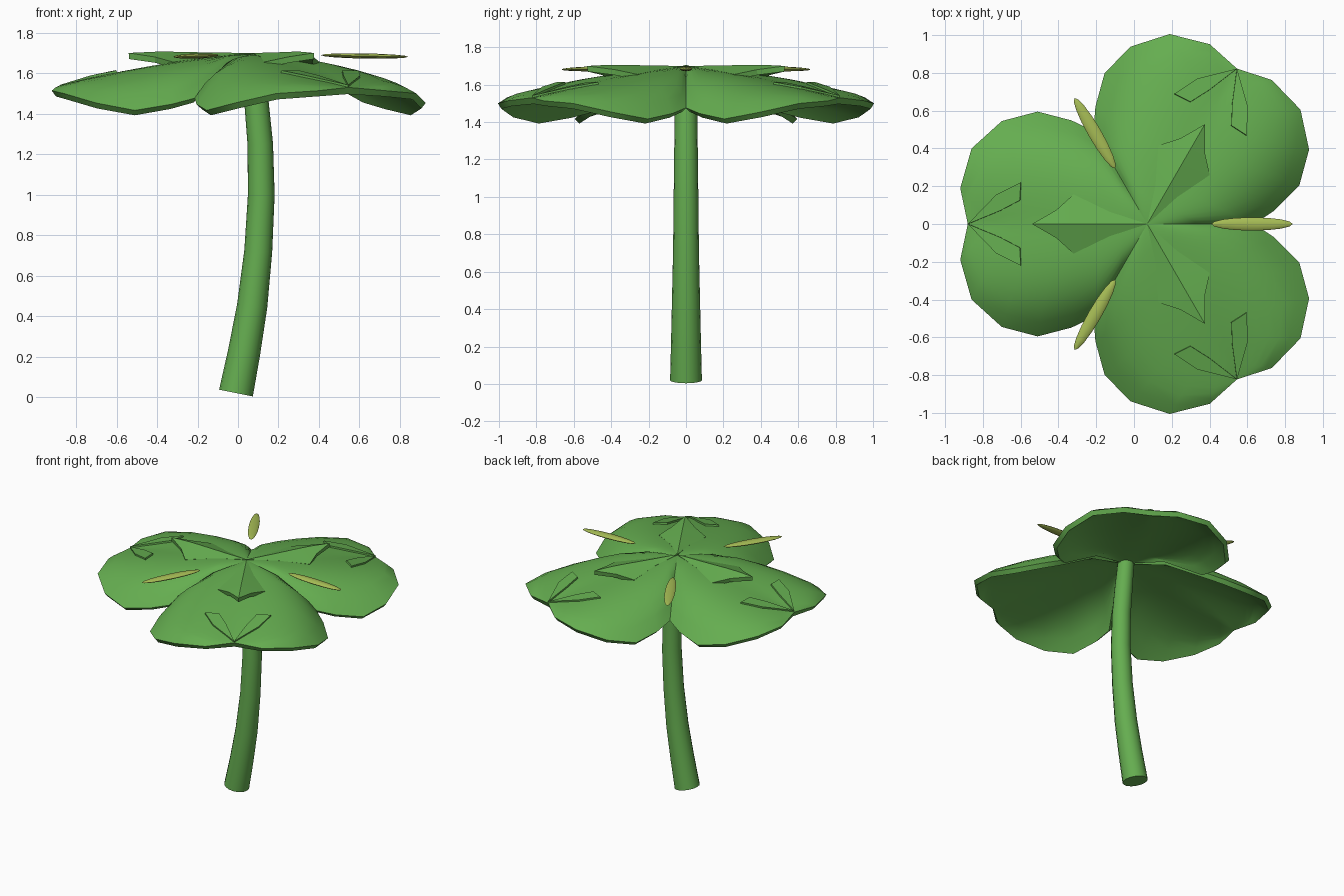
import bpy, bmesh, math
from mathutils import Matrix, Vector

cube = bpy.data.objects.get("Cube")
if cube:
    bpy.data.objects.remove(cube)

CENTRE_X = 0.07


def material(name, rgb):
    m = bpy.data.materials.new(name)
    m.use_nodes = True
    m.diffuse_color = (*rgb, 1)
    m.node_tree.nodes["Principled BSDF"].inputs["Base Color"].default_value = (*rgb, 1)
    return m


green = material("leaf green", (0.13, 0.42, 0.08))
lime = material("bud yellow green", (0.38, 0.5, 0.09))


def finish(bm, name, mat, thickness=0.0, angle=0.0, smooth=40):
    """Turn a bmesh into an object, turned about the clover centre."""
    bmesh.ops.remove_doubles(bm, verts=bm.verts, dist=0.0005)
    bmesh.ops.recalc_face_normals(bm, faces=bm.faces)
    if thickness and sum(f.normal.z for f in bm.faces) < 0:
        bmesh.ops.reverse_faces(bm, faces=bm.faces)
    mesh = bpy.data.meshes.new(name)
    bm.to_mesh(mesh)
    bm.free()
    mesh.materials.append(mat)
    ob = bpy.data.objects.new(name, mesh)
    bpy.context.collection.objects.link(ob)
    ob.matrix_world = Matrix.Translation((CENTRE_X, 0, 0)) @ Matrix.Rotation(angle, 4, "Z")
    bpy.ops.object.select_all(action="DESELECT")
    ob.select_set(True)
    bpy.context.view_layer.objects.active = ob
    if thickness:
        mod = ob.modifiers.new("Thickness", "SOLIDIFY")
        mod.thickness = thickness
        mod.offset = -1
        bpy.ops.object.modifier_apply(modifier=mod.name)
    bpy.ops.object.shade_smooth_by_angle(angle=math.radians(smooth))
    return ob


def height(u, v):
    """Domed leaf surface: u runs outwards, v sideways."""
    v = abs(v)
    fall = v ** 3 * (0.5 + 0.3 / max(u, 0.1))
    return 1.695 - 0.165 * (u / 0.95) ** 1.5 + 0.1 * u * v - fall


OUTLINE = [(0, 0), (0.14, 0.25), (0.28, 0.49), (0.4, 0.548), (0.58, 0.595),
           (0.77, 0.545), (0.93, 0.4), (0.99, 0.19), (0.95, 0)]


def leaf(name, angle):
    # two lobes lofted from the midrib to the rim
    bm = bmesh.new()
    steps = 8
    for side in (1, -1):
        rows = []
        for i, (u1, v1) in enumerate(OUTLINE):
            u0 = 0.95 * i / (len(OUTLINE) - 1)
            row = []
            for k in range(steps + 1):
                t = k / steps
                u, v = u0 + (u1 - u0) * t, v1 * t
                z = height(u, v) - 0.02 * t ** 8 * min(1, v1 * 5)
                row.append(bm.verts.new((u, v * side, z)))
            rows.append(row)
        for a, b in zip(rows, rows[1:]):
            for k in range(steps):
                bm.faces.new((a[k], b[k], b[k + 1], a[k + 1]))
    bmesh.ops.dissolve_degenerate(bm, edges=bm.edges, dist=0.0005)
    finish(bm, name, green, 0.035, angle)


def inner_blade(name, angle):
    # ridged pointed blade hovering over the inner half of the leaf
    bm = bmesh.new()
    side_pts = [(0.2, 0.065, 1.68), (0.39, 0.157, 1.655), (0.48, 0.075, 1.68)]
    ridge = [(0, 1.7), (0.2, 1.702), (0.39, 1.706), (0.48, 1.706), (0.61, 1.7)]
    for s in (1, -1):
        mid = [bm.verts.new((u, 0, z)) for u, z in ridge]
        edge = [bm.verts.new((u, v * s, z)) for u, v, z in side_pts]
        rim = [mid[0]] + edge + [mid[4]]
        for i in range(4):
            loop = [mid[i], mid[i + 1], rim[i + 1], rim[i]]
            bm.faces.new(list(dict.fromkeys(loop)))
    finish(bm, name, green, 0.03, angle, 10)


def notch_marks(name, angle):
    # raised forked facets spreading inwards from the notch
    bm = bmesh.new()
    shape = [(0.95, 0.0), (0.8, 0.155), (0.67, 0.22), (0.675, 0.125), (0.78, 0.07)]
    for s in (1, -1):
        bm.faces.new([bm.verts.new((u, v * s, height(u, v) + 0.012)) for u, v in shape])
    finish(bm, name, green, 0.012, angle, 10)


def bud(name, angle):
    # slim flattened spike between two leaves
    bm = bmesh.new()
    bmesh.ops.create_uvsphere(bm, u_segments=8, v_segments=8, radius=1,
                              matrix=Matrix.Rotation(math.pi / 2, 4, "Y"))
    for v in bm.verts:
        x, y, z = v.co
        v.co = (0.555 + 0.215 * x, 0.035 * y, 1.685 + 0.013 * z - 0.004 * x)
    finish(bm, name, lime, 0, angle, 50)


def stem():
    # bent, tapering stalk swept along a curve
    bm = bmesh.new()
    path = [(-0.01, 0.02, 0.085), (0.03, 0.22, 0.08), (0.07, 0.45, 0.075),
            (0.1, 0.72, 0.069), (0.115, 1.0, 0.066), (0.11, 1.25, 0.063),
            (0.09, 1.47, 0.06), (0.07, 1.67, 0.055)]
    rings = []
    for i, (x, z, r) in enumerate(path):
        lo, hi = path[max(i - 1, 0)], path[min(i + 1, len(path) - 1)]
        d = Vector((hi[0] - lo[0], 0, hi[1] - lo[1])).normalized()
        across = Vector((d.z, 0, -d.x))
        ring = []
        for k in range(16):
            a = math.tau * k / 16
            p = Vector((x - CENTRE_X, 0, z)) + across * r * math.cos(a)
            ring.append(bm.verts.new(p + Vector((0, r * math.sin(a), 0))))
        rings.append(ring)
    for a, b in zip(rings, rings[1:]):
        for k in range(16):
            n = (k + 1) % 16
            bm.faces.new((a[k], a[n], b[n], b[k]))
    bm.faces.new(rings[0])
    bm.faces.new(rings[-1])
    finish(bm, "stem", green)


stem()
for n, label in enumerate(("back", "right", "front")):
    turn = math.radians(60 + 120 * n)
    leaf(label + "_leaf", turn)
    inner_blade(label + "_inner_blade", turn)
    notch_marks(label + "_notch_marks", turn)
    bud("bud_" + str(n + 1), math.radians(120 * n))
